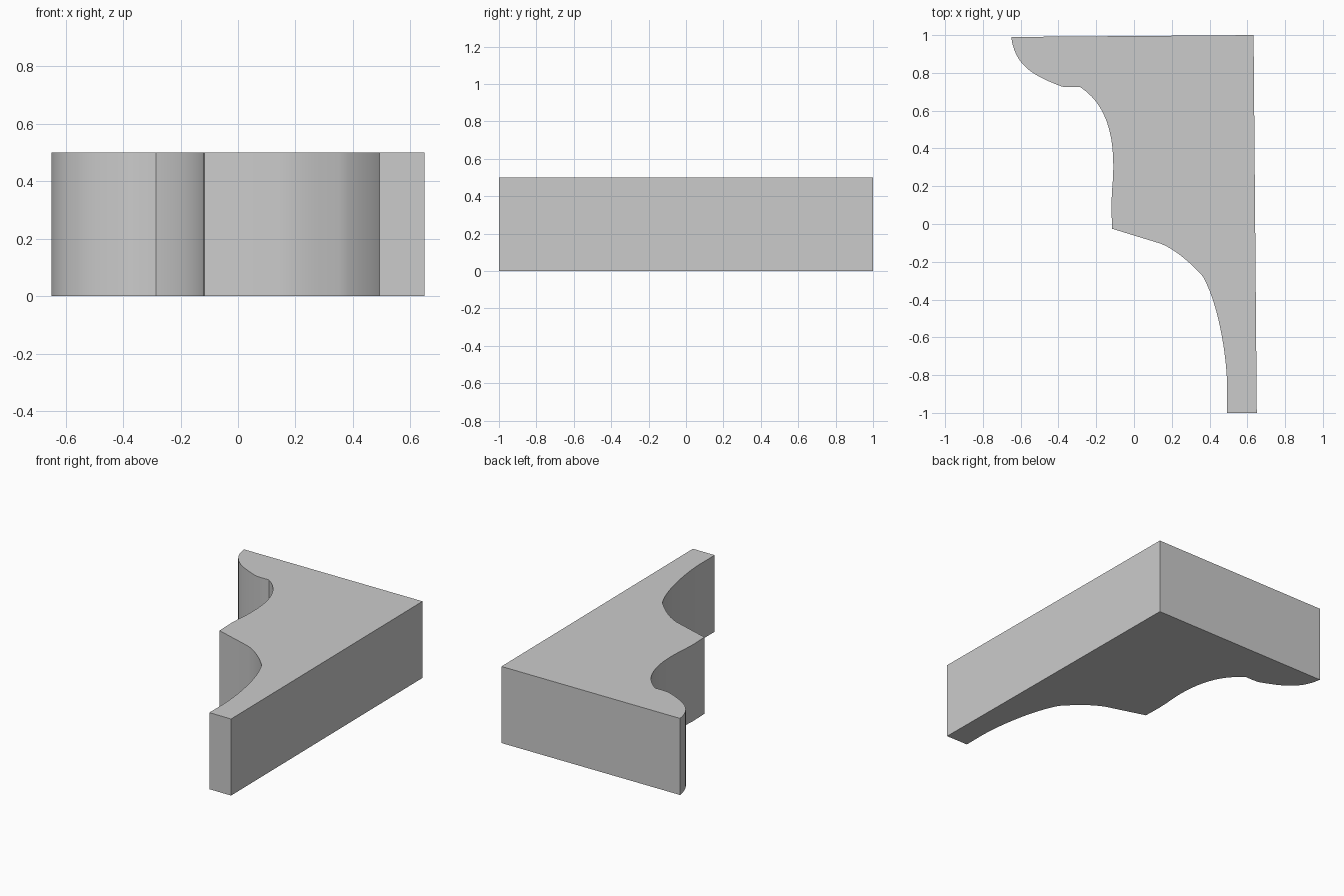
import bpy
import bmesh
from mathutils import Vector
from mathutils.geometry import interpolate_bezier

cube = bpy.data.objects.get("Cube")
if cube:
    bpy.data.objects.remove(cube, do_unlink=True)

HEIGHT = 0.5
STEPS = 14

grey = bpy.data.materials.new("plain_grey")
grey.use_nodes = True
colour = (0.6, 0.6, 0.6, 1)
grey.diffuse_color = colour
grey.node_tree.nodes["Principled BSDF"].inputs["Base Color"].default_value = colour


def bezier(*points):
    return interpolate_bezier(*[Vector(p) for p in points], STEPS)


# Moulded edge: rounded nose, hollow, sharp step, then a long hollow
outline = [
    *bezier((-0.65, 0.99), (-0.63, 0.83), (-0.52, 0.78), (-0.38, 0.727)),
    (-0.34, 0.724),
    *bezier((-0.285, 0.725), (-0.14, 0.63), (-0.09, 0.45), (-0.116, 0.18)),
    (-0.12, 0.1),
    (-0.116, -0.025),
    *bezier((0.138, -0.103), (0.21, -0.13), (0.29, -0.195), (0.365, -0.278)),
    *bezier((0.365, -0.278), (0.45, -0.43), (0.49, -0.7), (0.493, -0.85))[1:],
    # Flat end and straight back
    (0.493, -1), (0.65, -1), (0.633, 1),
]

# Extrude the outline upwards
bm = bmesh.new()
base = bm.faces.new([bm.verts.new((p[0], p[1], 0)) for p in outline])
top = bmesh.ops.extrude_face_region(bm, geom=[base], use_keep_orig=True)
bmesh.ops.translate(bm, vec=(0, 0, HEIGHT),
                    verts=[g for g in top["geom"] if isinstance(g, bmesh.types.BMVert)])
bmesh.ops.recalc_face_normals(bm, faces=bm.faces)

mesh = bpy.data.meshes.new("moulding")
bm.to_mesh(mesh)
bm.free()
mesh.materials.append(grey)
moulding = bpy.data.objects.new("moulding", mesh)
bpy.context.collection.objects.link(moulding)

# Smooth the curved walls, keep corners sharp
bpy.ops.object.select_all(action="DESELECT")
moulding.select_set(True)
bpy.context.view_layer.objects.active = moulding
bpy.ops.object.shade_smooth_by_angle(angle=0.45)
